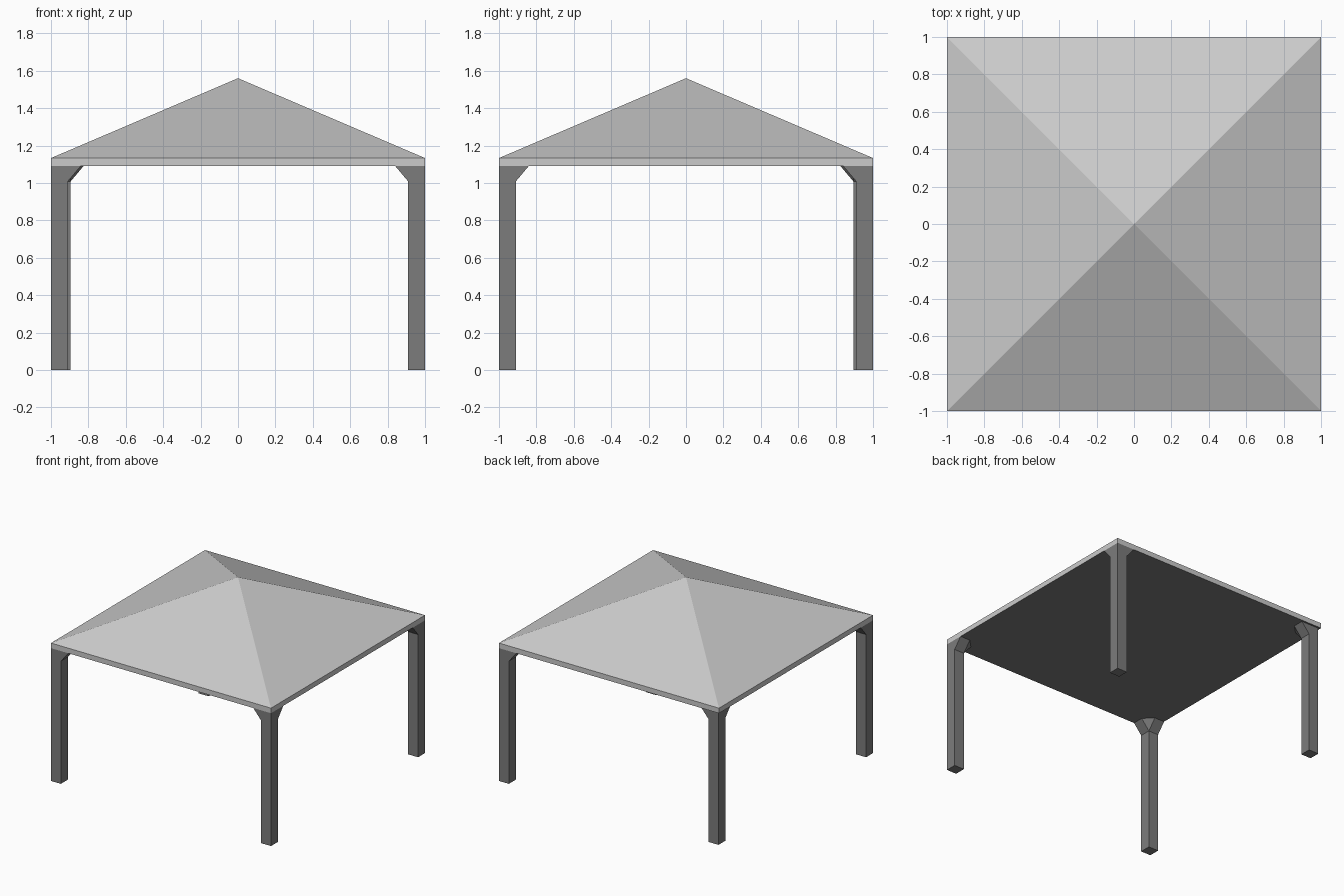
import bpy, bmesh

if "Cube" in bpy.data.objects:
    bpy.data.objects.remove(bpy.data.objects["Cube"])

EAVE_BOTTOM, EAVE_TOP, APEX = 1.091, 1.133, 1.56
POST_W, FLARE_W, FLARE_Z = 0.09, 0.16, 1.008

dark = bpy.data.materials.new("dark_grey")
dark.diffuse_color = (0.2, 0.2, 0.2, 1)
dark.use_nodes = True
dark.node_tree.nodes["Principled BSDF"].inputs["Base Color"].default_value = dark.diffuse_color
light = bpy.data.materials.new("light_grey")
light.diffuse_color = (0.8, 0.8, 0.8, 1)
light.use_nodes = True
light.node_tree.nodes["Principled BSDF"].inputs["Base Color"].default_value = light.diffuse_color


def add_object(name, bm, materials):
    bmesh.ops.recalc_face_normals(bm, faces=bm.faces[:])
    mesh = bpy.data.meshes.new(name)
    bm.to_mesh(mesh)
    bm.free()
    for m in materials:
        mesh.materials.append(m)
    obj = bpy.data.objects.new(name, mesh)
    bpy.context.collection.objects.link(obj)


# Roof: thin square slab whose top is poked up into a pyramid
bm = bmesh.new()
bmesh.ops.create_cube(bm, size=2)
for v in bm.verts:
    v.co.z = EAVE_TOP if v.co.z > 0 else EAVE_BOTTOM
bm.normal_update()
top = [f for f in bm.faces if f.normal.z > 0.9]
under = [f for f in bm.faces if f.normal.z < -0.9]
under[0].material_index = 1  # dark ceiling
apex = bmesh.ops.poke(bm, faces=top)["verts"][0]
apex.co.z = APEX
add_object("roof", bm, [light, dark])


# Post: square leg that flares into a bracket along both eaves
def add_post(name, sx, sy, inset=0.0):
    w, f = POST_W, FLARE_W
    square = [(0, 0), (w, 0), (w, w), (0, w)]
    flare = [(0, 0), (f, 0), (f, w), (w, f), (0, f)]
    bm = bmesh.new()

    def ring(points, z):
        return [bm.verts.new((sx * (1 - inset - a), sy * (1 - inset - b), z))
                for a, b in points]

    low, mid, high = ring(square, 0), ring(square, FLARE_Z), ring(flare, EAVE_BOTTOM)
    bm.faces.new(low)
    bm.faces.new(high)
    for i in range(4):
        j = (i + 1) % 4
        bm.faces.new((low[i], low[j], mid[j], mid[i]))
    bm.faces.new((mid[0], mid[1], high[1], high[0]))
    bm.faces.new((mid[1], mid[2], high[2], high[1]))
    bm.faces.new((mid[2], high[3], high[2]))
    bm.faces.new((mid[2], mid[3], high[4], high[3]))
    bm.faces.new((mid[3], mid[0], high[0], high[4]))
    add_object(name, bm, [dark])


add_post("front_left_post", -1, -1)
add_post("front_right_post", 1, -1)
add_post("back_right_post", 1, 1)
add_post("back_left_post", -1, 1, inset=0.015)  # sits slightly inward
